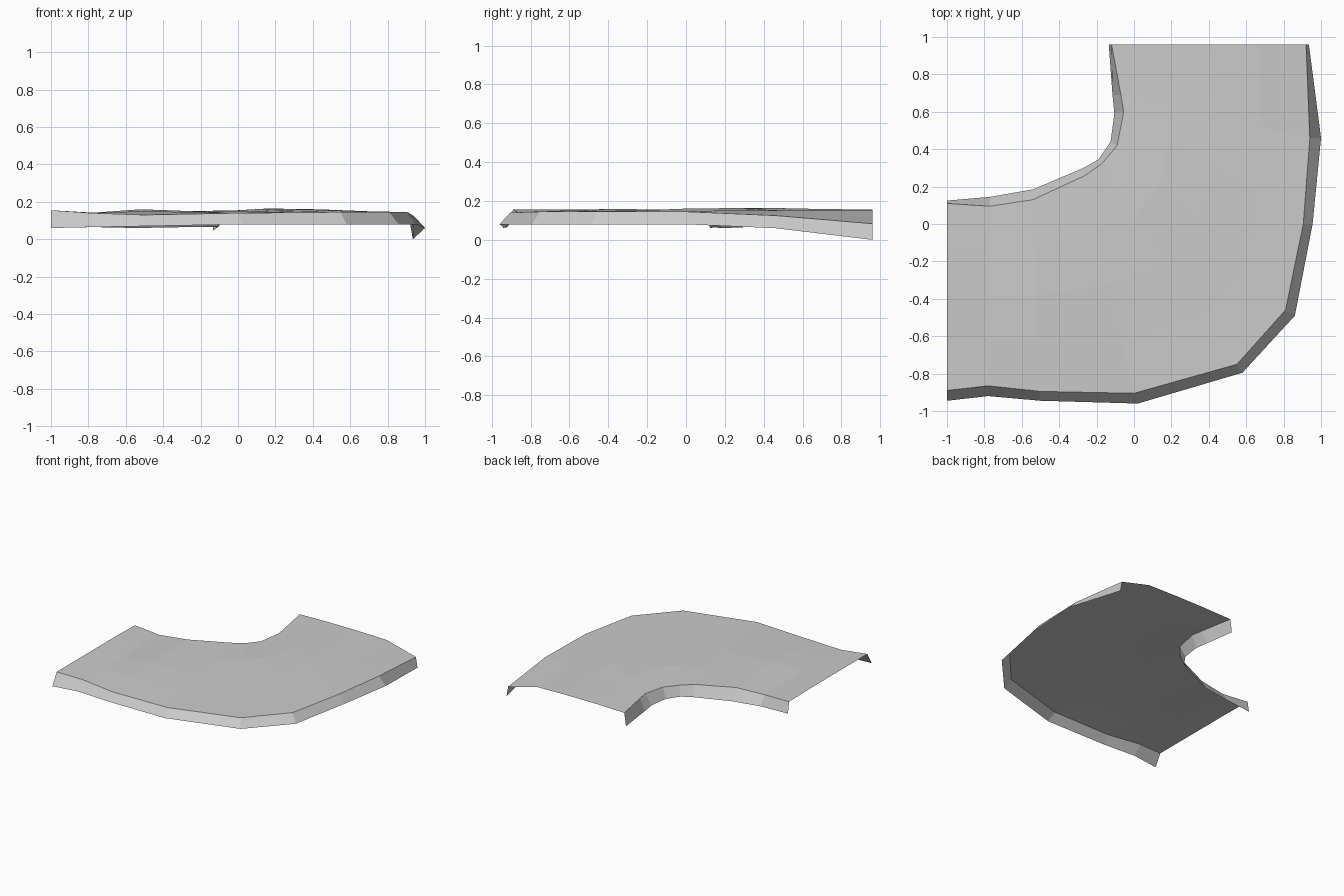
import bpy
import bmesh
from mathutils import Vector

cube = bpy.data.objects.get("Cube")
if cube:
    bpy.data.objects.remove(cube)

grey = bpy.data.materials.new("plain_grey")
grey.use_nodes = True
colour = (0.6, 0.6, 0.6, 1)
grey.diffuse_color = colour
grey.node_tree.nodes["Principled BSDF"].inputs["Base Color"].default_value = colour

# Rims and skirt hems of the bend, from the left end round to the back end
outer_rim = [(-1, -.89, .155), (-.78, -.865, .14), (-.5, -.895, .13),
             (0, -.905, .14), (.55, -.75, .145), (.81, -.46, .145),
             (.905, 0, .145), (.94, .46, .125), (.92, .96, .083)]
outer_hem = [(-1, -.945, .06), (-.78, -.92, .065), (-.5, -.945, .07),
             (.02, -.96, .08), (.58, -.795, .08), (.86, -.49, .08),
             (.955, 0, .08), (1, .46, .06), (.935, .96, 0)]
inner_rim = [(-1, .11, .15), (-.77, .095, .14), (-.54, .13, .15),
             (-.26, .26, .15), (-.17, .325, .145), (-.09, .42, .145),
             (-.055, .6, .15), (-.07, .69, .15), (-.12, .96, .15)]
inner_hem = [(-1, .125, .06), (-.77, .145, .065), (-.54, .185, .06),
             (-.27, .3, .065), (-.19, .345, .065), (-.125, .44, .065),
             (-.105, .59, .065), (-.115, .69, .06), (-.135, .96, .045)]

# Height of the gently uneven surface along each inner lane
lanes = {.25: [.155, .142, .155, .148, .155, .163, .164, .16, .155],
         .5: [.155, .142, .16, .146, .152, .16, .16, .155, .155],
         .75: [.155, .14, .15, .143, .148, .15, .15, .15, .15]}


def lane(fraction, heights):
    """Row of points part way from the inner rim to the outer rim."""
    row = []
    for a, b, z in zip(inner_rim, outer_rim, heights):
        point = Vector(a).lerp(Vector(b), fraction)
        point.z = z
        row.append(point)
    return row


def loft(name, rows):
    """Open flat-shaded sheet through rows of matching points."""
    bm = bmesh.new()
    grid = [[bm.verts.new(p) for p in row] for row in rows]
    for r, s in zip(grid, grid[1:]):
        for i in range(len(r) - 1):
            bm.faces.new((r[i], s[i], s[i + 1], r[i + 1]))
    mesh = bpy.data.meshes.new(name)
    bm.to_mesh(mesh)
    bm.free()
    mesh.materials.append(grey)
    obj = bpy.data.objects.new(name, mesh)
    bpy.context.collection.objects.link(obj)
    return obj


# Curved deck with a turned-down skirt along both sides
deck_rows = [inner_rim] + [lane(f, z) for f, z in lanes.items()] + [outer_rim]
loft("curved_deck", deck_rows)
loft("inner_skirt", [inner_hem, inner_rim])
loft("outer_skirt", [outer_rim, outer_hem])
